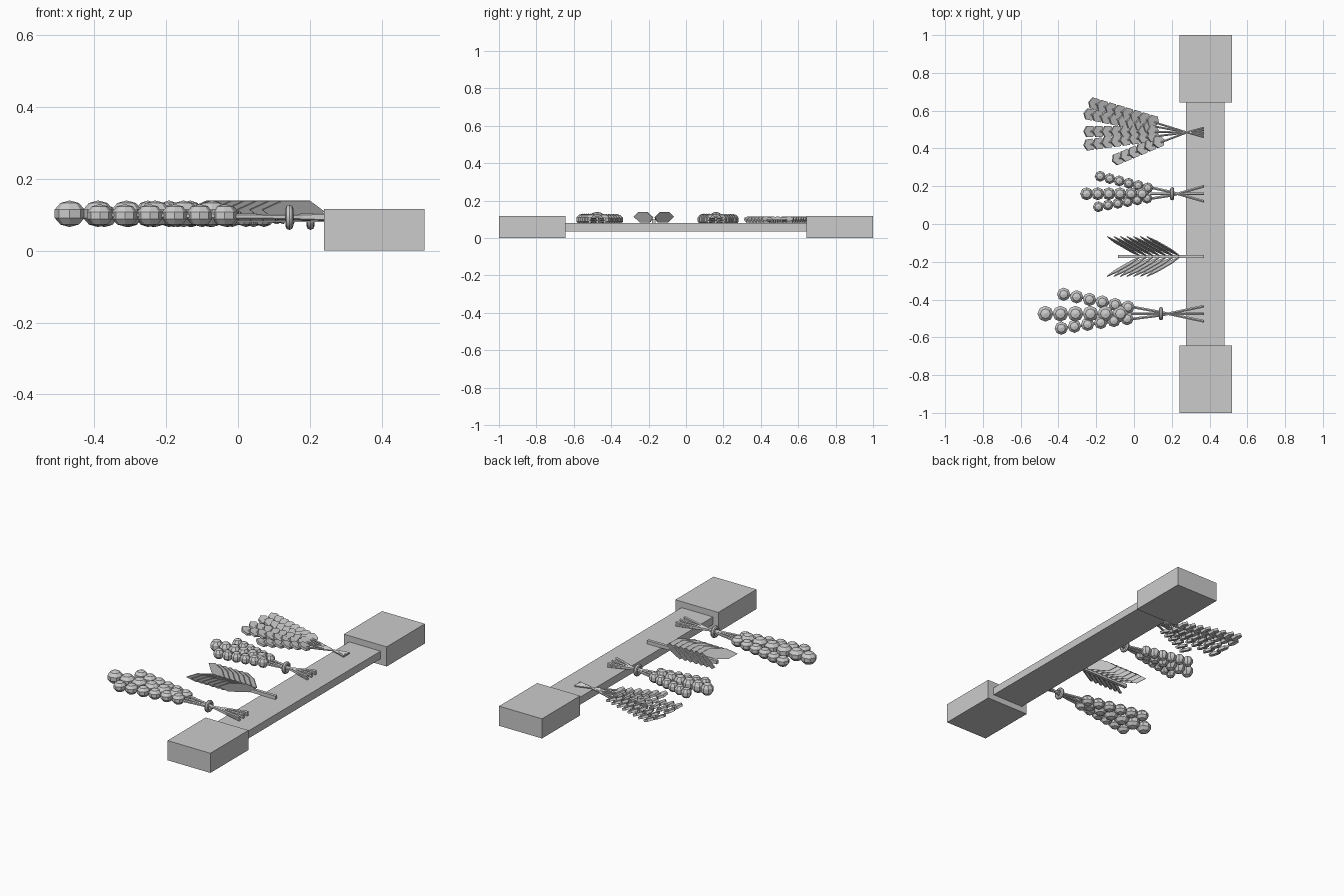
import bpy
import bmesh
from math import radians, pi, atan2
from mathutils import Matrix, Vector

cube = bpy.data.objects.get("Cube")
if cube:
    bpy.data.objects.remove(cube, do_unlink=True)

GREY = (0.6, 0.6, 0.6)
mat = bpy.data.materials.new("plain grey")
mat.use_nodes = True
mat.diffuse_color = (*GREY, 1)
mat.node_tree.nodes["Principled BSDF"].inputs["Base Color"].default_value = (*GREY, 1)


def finish(name, bm):
    """Turn a bmesh into a named object."""
    mesh = bpy.data.meshes.new(name)
    bmesh.ops.recalc_face_normals(bm, faces=bm.faces)
    bm.to_mesh(mesh)
    bm.free()
    mesh.materials.append(mat)
    obj = bpy.data.objects.new(name, mesh)
    bpy.context.collection.objects.link(obj)
    return obj


def box(name, low, high):
    low, high = Vector(low), Vector(high)
    bm = bmesh.new()
    place = Matrix.Translation((low + high) / 2) @ Matrix.Diagonal((*(high - low), 1))
    bmesh.ops.create_cube(bm, size=1, matrix=place)
    return finish(name, bm)


def add_rod(bm, start, end, radius, sides=6):
    """Straight stem between two points."""
    start, end = Vector(start), Vector(end)
    axis = end - start
    place = Matrix.Translation((start + end) / 2) @ axis.to_track_quat("Z", "Y").to_matrix().to_4x4()
    bmesh.ops.create_cone(bm, cap_ends=True, segments=sides, radius1=radius,
                          radius2=radius, depth=axis.length, matrix=place)


def add_prism(bm, outline, thickness, place):
    """Flat outline in its own XY plane, given a thickness."""
    verts = [bm.verts.new((x, y, -thickness / 2)) for x, y in outline]
    face = bm.faces.new(verts)
    out = bmesh.ops.extrude_face_region(bm, geom=[face])["geom"]
    top = [v for v in out if isinstance(v, bmesh.types.BMVert)]
    bmesh.ops.translate(bm, verts=top, vec=(0, 0, thickness))
    bmesh.ops.transform(bm, matrix=place, verts=verts + top)


def tie_ring(name, centre, major, minor):
    bpy.ops.mesh.primitive_torus_add(major_radius=major, minor_radius=minor, major_segments=16,
                                     minor_segments=8, location=centre, rotation=(0, pi / 2, 0))
    ring = bpy.context.object
    ring.name = name
    ring.data.materials.append(mat)
    bpy.ops.object.shade_smooth_by_angle()


# Bar and its end blocks
box("bar", (0.275, -0.66, 0.035), (0.48, 0.66, 0.08))
for name, y in (("front_block", -0.822), ("back_block", 0.822)):
    box(name, (0.24, y - 0.178, 0), (0.52, y + 0.178, 0.116))

STEM_END = 0.37


def berry_bundle(name, y, sx, sy, radius):
    """Three fanned rows of faceted berries on stems gathered by a ring."""
    ring_x = STEM_END - 0.227 * sx
    balls, stems = bmesh.new(), bmesh.new()
    # slope of the row, nearest berry, farthest berry, berry size
    rows = ((0.2, 0.175, 0.515, 0.84), (0, 0.215, 0.612, 1), (-0.145, 0.18, 0.528, 0.84))
    for slope, near, far, size in rows:
        for i in range(6):
            d = near + (far - near) * i / 5
            at = Vector((ring_x - d * sx, y + slope * d * sy, 0.103 - abs(slope) * 0.03))
            r = radius * size
            place = Matrix.Translation(at) @ Matrix.Diagonal((r, r, 0.037 * size, 1))
            bmesh.ops.create_uvsphere(balls, u_segments=8, v_segments=5, radius=1, matrix=place)
        side = (slope > 0) - (slope < 0)
        for z in (0.087, 0.102):
            knot = (ring_x, y + side * 0.008, 0.094)
            add_rod(stems, (ring_x - far * sx, y + slope * far * sy, 0.1), knot, 0.008)
            add_rod(stems, knot, (STEM_END, y + side * -0.04, z), 0.008)
    finish(name + "_berries", balls)
    finish(name + "_stems", stems)
    tie_ring(name + "_tie", (ring_x, y, 0.093), 0.024, 0.011)


berry_bundle("large_bundle", -0.475, 1, 1, 0.044)
berry_bundle("small_bundle", 0.16, 0.74, 0.9, 0.036)

# Herringbone leaf: a spine with upright pointed blades on both sides
LEAF_Y = -0.172
box("leaf_spine", (-0.085, LEAF_Y - 0.009, 0.08), (STEM_END, LEAF_Y + 0.009, 0.1))
blade = [(0, 0), (0.05, 0.03), (0.14, 0.03), (0.2, 0.004), (0.15, -0.027), (0.04, -0.027)]
blades = bmesh.new()
for side in (1, -1):
    for i in range(7):
        base = Matrix.Translation((0.03 + 0.035 * i, LEAF_Y + side * 0.005, 0.11))
        turn = Matrix.Rotation(pi - side * radians(30), 4, "Z")
        lean = Matrix.Rotation(pi / 2 + side * radians(14), 4, "X")
        add_prism(blades, blade, 0.005, base @ turn @ lean)
finish("leaf_blades", blades)

# Fan of five grain ears, each a row of overlapping tilted chips
KNOT = Vector((0.28, 0.485, 0.092))
ears = (((-0.21, 0.637), (0.1, 0.545), 8), ((-0.235, 0.58), (0.08, 0.515), 8),
        ((-0.235, 0.49), (0.1, 0.49), 8), ((-0.235, 0.42), (0.1, 0.465), 8),
        ((-0.085, 0.345), (0.13, 0.435), 6))
hexagon = [(-1, 0), (-0.5, 0.87), (0.5, 0.87), (1, 0), (0.5, -0.87), (-0.5, -0.87)]
chips, stems = bmesh.new(), bmesh.new()
for n, (tip, root, count) in enumerate(ears):
    tip, root = Vector((*tip, 0.095)), Vector((*root, 0.095))
    turn = Matrix.Rotation(atan2(root.y - tip.y, root.x - tip.x), 4, "Z")
    for i in range(count):
        place = (Matrix.Translation(root.lerp(tip, i / (count - 1))) @ turn
                 @ Matrix.Rotation(radians(25), 4, "Y"))
        add_prism(chips, [(x * 0.034, y * 0.034) for x, y in hexagon], 0.014, place)
    add_rod(stems, tip, KNOT, 0.006)
    add_rod(stems, KNOT, (STEM_END, KNOT.y - 0.025 + 0.0125 * n, 0.09), 0.006)
finish("grain_chips", chips)
finish("grain_stems", stems)
